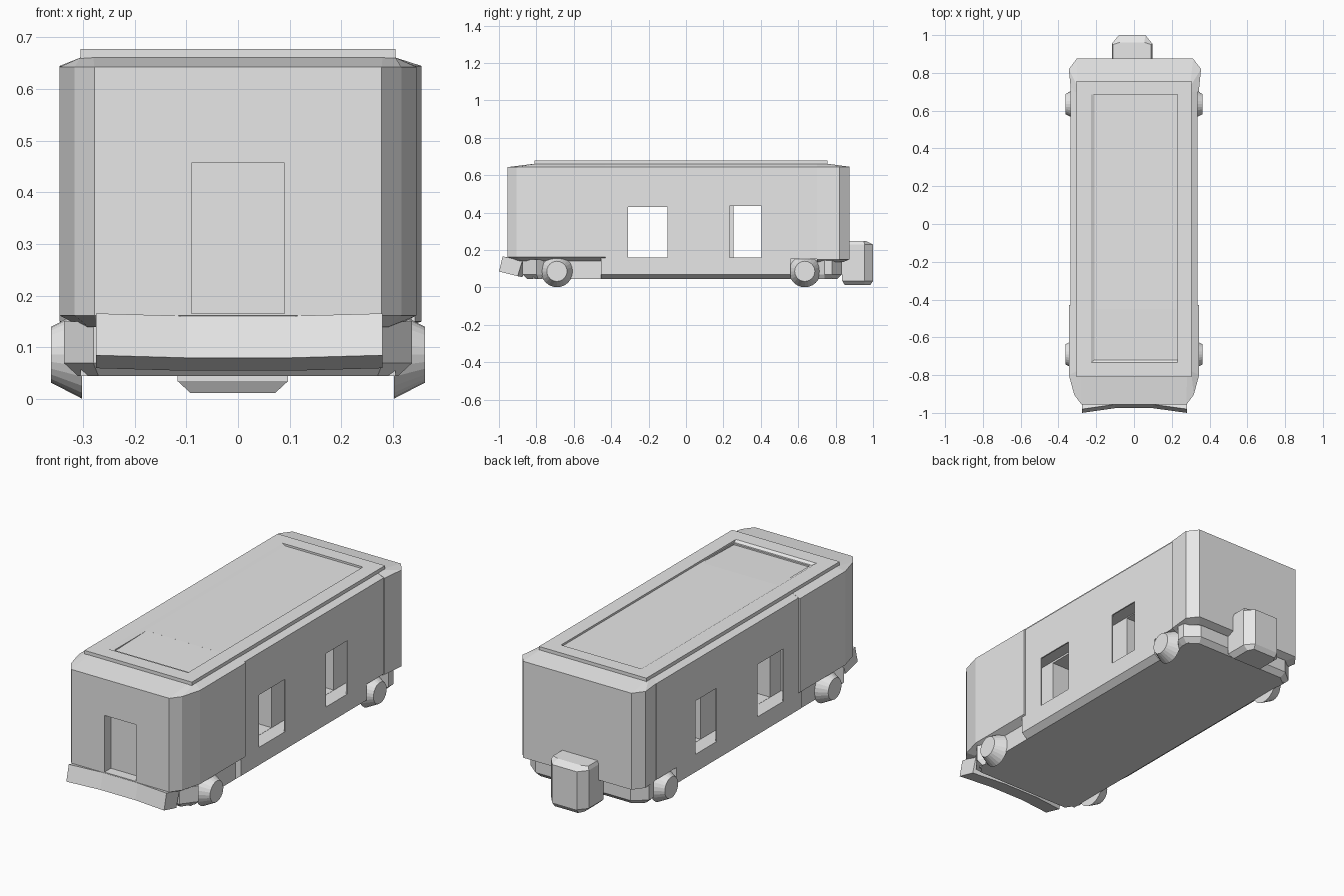
import bpy
import bmesh
import math
from mathutils import Matrix

cube = bpy.data.objects.get("Cube")
if cube:
    bpy.data.objects.remove(cube, do_unlink=True)

grey = bpy.data.materials.new("light_grey")
grey.use_nodes = True
grey.diffuse_color = (0.8, 0.8, 0.8, 1)
grey.node_tree.nodes["Principled BSDF"].inputs["Base Color"].default_value = (0.8, 0.8, 0.8, 1)


def finish(name, bm):
    bmesh.ops.recalc_face_normals(bm, faces=bm.faces)
    mesh = bpy.data.meshes.new(name)
    bm.to_mesh(mesh)
    bm.free()
    mesh.materials.append(grey)
    obj = bpy.data.objects.new(name, mesh)
    bpy.context.collection.objects.link(obj)
    return obj


def loft(name, rings):
    """Closed solid through rings with equal point counts."""
    bm = bmesh.new()
    loops = [[bm.verts.new(p) for p in ring] for ring in rings]
    n = len(loops[0])
    for a, b in zip(loops, loops[1:]):
        for i in range(n):
            j = (i + 1) % n
            bm.faces.new((a[i], a[j], b[j], b[i]))
    bm.faces.new(loops[0])
    bm.faces.new(loops[-1])
    return finish(name, bm)


def box(name, x0, x1, y0, y1, z0, z1):
    return loft(name, [[(x0, y0, z), (x1, y0, z), (x1, y1, z), (x0, y1, z)] for z in (z0, z1)])


def plan(half, z, shift=0.0):
    """Symmetric horizontal ring from its +x half."""
    full = half + [(-x, y) for x, y in reversed(half)]
    return [(x + shift, y, z) for x, y in full]


def along_y(name, half, y0, y1):
    """Symmetric x-z profile extruded along y."""
    full = half + [(-x, z) for x, z in reversed(half)]
    return loft(name, [[(x, y, z) for x, z in full] for y in (y0, y1)])


def cut(target, cutter):
    cutter.hide_render = True
    mod = target.modifiers.new("cut", "BOOLEAN")
    mod.operation = "DIFFERENCE"
    mod.solver = "EXACT"
    mod.object = cutter
    bpy.context.view_layer.objects.active = target
    bpy.ops.object.modifier_apply(modifier=mod.name)
    bpy.data.objects.remove(cutter, do_unlink=True)


# Middle shell: thin side walls, a gap behind them and two cross passages
shell = along_y("middle_shell", [(0.337, 0.152), (0.337, 0.645), (0.305, 0.66)], -0.44, 0.72)
for s in (-1, 1):
    xs = sorted((s * 0.26, s * 0.33))
    cut(shell, box("gap_cutter", *xs, -0.4, 0.66, 0.16, 0.44))
cut(shell, box("passage_cutter", -0.5, 0.5, -0.31, -0.1, 0.161, 0.43))
cut(shell, box("passage_cutter", -0.5, 0.5, 0.255, 0.405, 0.161, 0.435))
for s in (-1, 1):
    xs = sorted((s * 0.3, s * 0.5))
    cut(shell, box("window_cutter", *xs, 0.232, 0.3, 0.161, 0.435))

# Front hood with chamfered corners and a recessed doorway
hood_plan = [(0.278, -0.955), (0.316, -0.905), (0.345, -0.8), (0.345, -0.43)]
hood_low = [(0.27, -0.9), (0.29, -0.87), (0.305, -0.78), (0.305, -0.43)]
hood_top = [(0.28, -0.81), (0.305, -0.8), (0.305, -0.78), (0.305, -0.43)]
hood = loft("front_hood", [plan(hood_low, 0.14), plan(hood_plan, 0.162),
                           plan(hood_plan, 0.643), plan(hood_top, 0.661)])
cut(hood, box("door_cutter", -0.09, 0.09, -1.1, -0.903, 0.166, 0.457))

# Flared rear cap
cap_plan = [(0.338, 0.7), (0.35, 0.82), (0.308, 0.875)]
cap_low = [(0.305, 0.7), (0.305, 0.8), (0.28, 0.84)]
cap_top = [(0.305, 0.7), (0.305, 0.74), (0.3, 0.757)]
loft("rear_cap", [plan(cap_low, 0.135, 0.005), plan(cap_plan, 0.15, 0.005),
                  plan(cap_plan, 0.645, 0.005), plan(cap_top, 0.661)])

# Roof panel with a shallow tray and a sunken hatch sloping to the front
roof = box("roof_panel", -0.305, 0.305, -0.81, 0.757, 0.64, 0.678)
cut(roof, loft("tray_cutter", [
    [(x0, y0, z), (0.23, y0, z), (0.23, 0.685, z), (x0, 0.685, z)]
    for x0, y0, z in ((-0.21, -0.72, 0.668), (-0.23, -0.735, 0.679))]))
cut(roof, loft("hatch_cutter", [
    [(x, -0.71, 0.661), (x, -0.45, 0.6679), (x, -0.45, 0.69), (x, -0.71, 0.69)]
    for x in (-0.205, 0.225)]))

# Chassis, side skirts and the fenders beyond the wheels
box("chassis", -0.305, 0.305, -0.82, 0.78, 0.045, 0.156)
along_y("side_skirt", [(0.305, 0.045), (0.337, 0.07), (0.337, 0.158)], -0.455, 0.56)
front_fender = [(0.28, -0.875), (0.337, -0.8), (0.305, -0.76)]
front_base = [(0.27, -0.85), (0.31, -0.79), (0.3, -0.76)]
loft("front_fender", [plan(front_base, 0.045), plan(front_fender, 0.07), plan(front_fender, 0.15)])
rear_fender = [(0.305, 0.7), (0.337, 0.74), (0.337, 0.78), (0.27, 0.835)]
rear_base = [(0.3, 0.7), (0.31, 0.74), (0.31, 0.77), (0.26, 0.81)]
loft("rear_fender", [plan(rear_base, 0.045), plan(rear_fender, 0.07), plan(rear_fender, 0.15)])

# Front bumper, slightly bowed inward
section = [(-0.98, 0.166), (-1.0, 0.085), (-0.9, 0.06), (-0.875, 0.142)]
loft("front_bumper", [[(x, y + dy, z - dy / 5) for y, z in section]
                      for x, dy in ((-0.275, 0), (-0.1, 0.025), (0.1, 0.025), (0.28, 0))])

# Rear box with chamfered edges
box_plan = [(0.107, 0.835), (0.107, 0.955), (0.07, 1.0)]
box_low = [(0.082, 0.85), (0.082, 0.955), (0.066, 0.985)]
box_top = [(0.1, 0.84), (0.1, 0.95), (0.065, 0.962)]
loft("rear_box", [plan(box_low, 0.012, -0.01), plan(box_plan, 0.035, -0.01),
                  plan(box_plan, 0.23, -0.01), plan(box_top, 0.248, -0.01)])

# Wheels: cones tapering outward to a flat hub
for end, y in (("front", -0.69), ("rear", 0.635)):
    for side, s in (("left", 1), ("right", -1)):
        bm = bmesh.new()
        bmesh.ops.create_cone(bm, cap_ends=True, segments=24, radius1=0.085, radius2=0.054,
                              depth=0.06, matrix=Matrix.Translation((s * 0.332, y, 0.086))
                              @ Matrix.Rotation(s * math.pi / 2, 4, "Y"))
        finish(f"{end}_{side}_wheel", bm)
